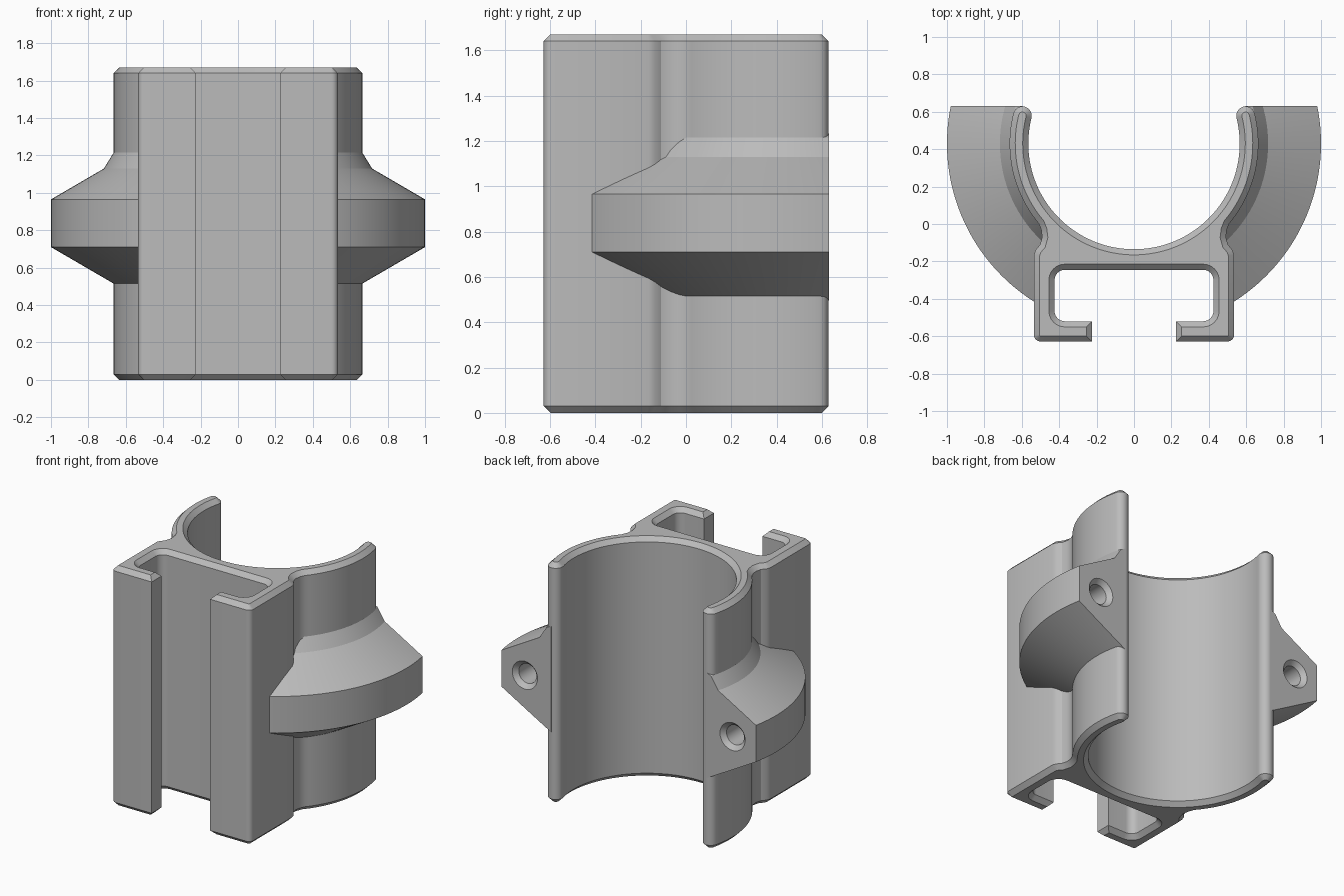
import bpy
import bmesh
from math import radians, sin, cos, pi
from mathutils import Vector, Matrix

HEIGHT, CHAMFER = 1.67, 0.03
CY = 0.43                      # centre of the clamp bore
BORE, SHELL = 0.565, 0.665     # inner and outer shell radii

if "Cube" in bpy.data.objects:
    bpy.data.objects.remove(bpy.data.objects["Cube"], do_unlink=True)

grey = bpy.data.materials.new("plain_grey")
grey.use_nodes = True
COLOUR = (0.5, 0.5, 0.5, 1)
grey.diffuse_color = COLOUR
grey.node_tree.nodes["Principled BSDF"].inputs["Base Color"].default_value = COLOUR


def make_object(name, bm):
    bmesh.ops.recalc_face_normals(bm, faces=bm.faces)
    mesh = bpy.data.meshes.new(name)
    bm.to_mesh(mesh)
    bm.free()
    obj = bpy.data.objects.new(name, mesh)
    bpy.context.collection.objects.link(obj)
    mesh.materials.append(grey)
    return obj


def shade(obj):
    bpy.ops.object.select_all(action='DESELECT')
    obj.select_set(True)
    bpy.context.view_layer.objects.active = obj
    bpy.ops.object.shade_smooth_by_angle(angle=radians(25))


def arc(cx, cy, r, start, end, steps):
    angles = [radians(start + (end - start) * i / steps) for i in range(steps + 1)]
    return [Vector((cx + r * cos(a), cy + r * sin(a))) for a in angles]


def lathe(bm, profile, steps):
    """Revolve a closed (radius, height) profile around z."""
    rings = [[bm.verts.new((r * cos(2 * pi * i / steps), r * sin(2 * pi * i / steps), z))
              for r, z in profile] for i in range(steps)]
    n = len(profile)
    for i in range(steps):
        a, b = rings[i], rings[(i + 1) % steps]
        for j in range(n):
            k = (j + 1) % n
            bm.faces.new((a[j], b[j], b[k], a[k]))


def inset(points, d):
    """Move a counter-clockwise outline inwards by d with mitred corners."""
    result = []
    for i, p in enumerate(points):
        u = (p - points[i - 1]).normalized()
        v = (points[(i + 1) % len(points)] - p).normalized()
        n1, n2 = Vector((-u.y, u.x)), Vector((-v.y, v.x))
        result.append(p + (n1 + n2) * d / (1 + n1.dot(n2)))
    return result


# Half outline: bore, rounded jaw tip, outer shell, neck, then the slotted channel
mid, tip = (BORE + SHELL) / 2, 14
half = arc(0, CY, BORE, -90, tip, 40)
half += arc(mid * cos(radians(tip)), CY + mid * sin(radians(tip)), 0.05, tip + 180, tip, 14)[1:]
half += arc(0, CY, SHELL, tip, -40, 24)[1:]
half += [Vector(p) for p in ((0.496, -0.03), (0.491, -0.07), (0.502, -0.11),
                             (0.525, -0.137), (0.535, -0.165))]
half += arc(0.5, -0.593, 0.035, 0, -90, 6)
half += [Vector((0.225, -0.628)), Vector((0.225, -0.52))]
half += arc(0.37, -0.465, 0.055, -90, 0, 6)
half += arc(0.37, -0.3, 0.055, 0, 90, 6)
half.append(Vector((0, -0.245)))
outline = half + [Vector((-p.x, p.y)) for p in reversed(half[1:-1])]
area = sum(p.cross(outline[(i + 1) % len(outline)]) if hasattr(p, "cross") else 0
           for i, p in enumerate(outline))
if area < 0:
    outline.reverse()

# Clamp body: extruded outline with chamfered ends
bm = bmesh.new()
small = inset(outline, CHAMFER)
layers = [(small, 0), (outline, CHAMFER), (outline, HEIGHT - CHAMFER), (small, HEIGHT)]
rings = [[bm.verts.new((p.x, p.y, z)) for p in pts] for pts, z in layers]
count = len(outline)
for low, high in zip(rings, rings[1:]):
    for i in range(count):
        k = (i + 1) % count
        bm.faces.new((low[i], low[k], high[k], high[i]))
bm.faces.new(rings[0][::-1])
bm.faces.new(rings[-1])
shade(make_object("clamp_body", bm))

# Flanges: revolved wings trimmed at the channel wall and the flat back, with screw holes
wing = [(0.63, 0.495), (SHELL, 0.515), (1, 0.71), (1, 0.965),
        (0.717, 1.13), (SHELL, 1.215), (0.63, 1.232)]
hole = [(0.0001, -0.4), (0.068, -0.4), (0.068, -0.03), (0.097, 0), (0.097, 0.1), (0.0001, 0.1)]
for name, side in (("left", 1), ("right", -1)):
    bm = bmesh.new()
    lathe(bm, wing, 144)
    bmesh.ops.translate(bm, verts=bm.verts, vec=(0, CY, 0))
    for point, normal in (((side * 0.48, 0, 0), (-side, 0, 0)), ((0, 0.63, 0), (0, 1, 0))):
        cut = bmesh.ops.bisect_plane(bm, geom=bm.verts[:] + bm.edges[:] + bm.faces[:],
                                     plane_co=point, plane_no=normal, clear_outer=True)
        edges = [e for e in cut["geom_cut"] if isinstance(e, bmesh.types.BMEdge)]
        bmesh.ops.holes_fill(bm, edges=edges, sides=0)
    flange = make_object(name + "_flange", bm)

    bm = bmesh.new()
    lathe(bm, hole, 32)
    bmesh.ops.remove_doubles(bm, verts=bm.verts, dist=0.001)
    turn = Matrix.Translation((side * 0.8, 0.63, 0.838)) @ Matrix.Rotation(-pi / 2, 4, 'X')
    bmesh.ops.transform(bm, matrix=turn, verts=bm.verts)
    cutter = make_object(name + "_hole_cutter", bm)
    cutter.hide_render = True

    bpy.context.view_layer.objects.active = flange
    drill = flange.modifiers.new("screw_hole", 'BOOLEAN')
    drill.operation, drill.solver, drill.object = 'DIFFERENCE', 'EXACT', cutter
    bpy.ops.object.modifier_apply(modifier=drill.name)
    bpy.data.objects.remove(cutter, do_unlink=True)
    shade(flange)
